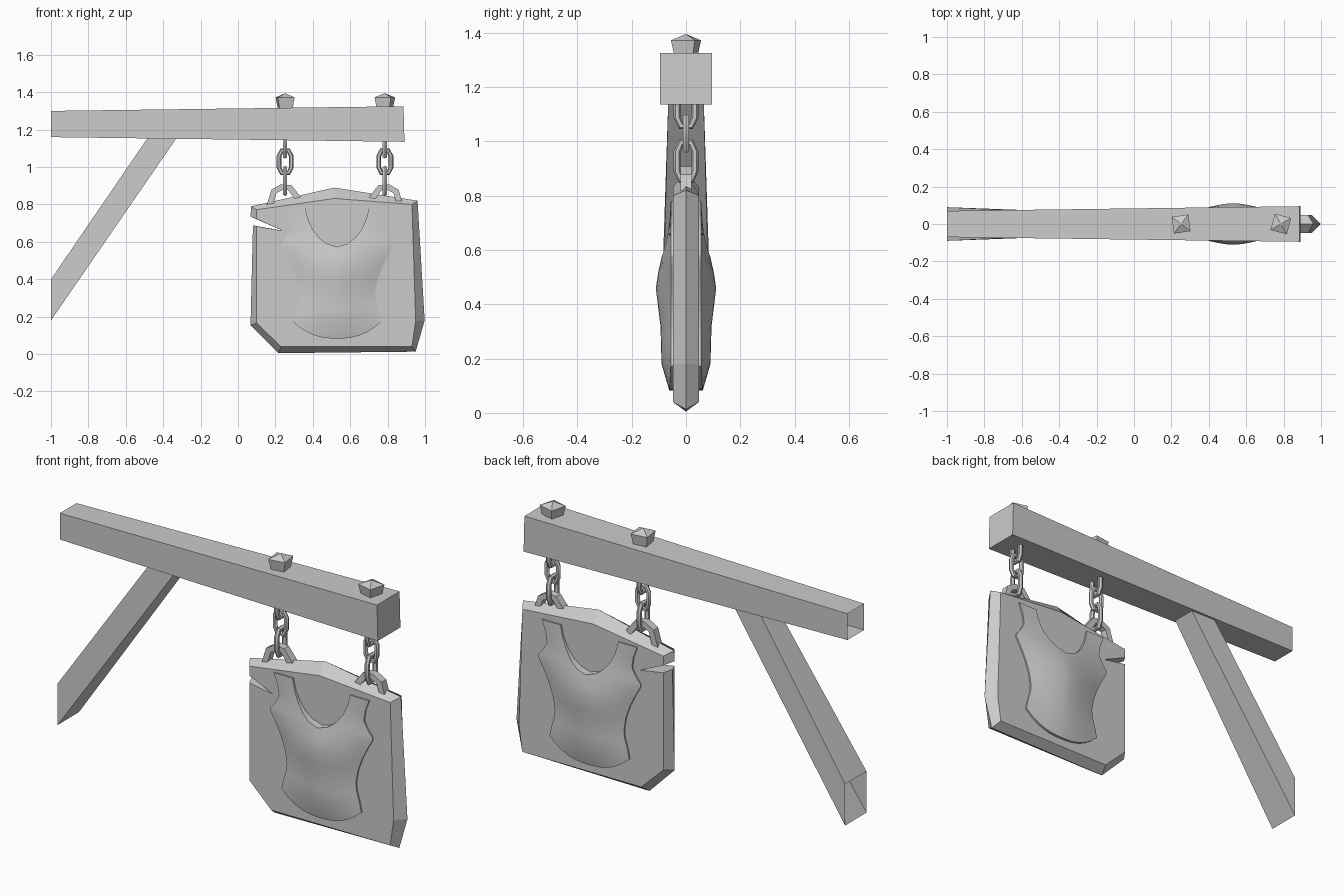
import bpy, bmesh, math
from mathutils import Vector, Matrix

scene_cube = bpy.data.objects.get("Cube")
if scene_cube:
    bpy.data.objects.remove(scene_cube, do_unlink=True)

GREY = (0.6, 0.6, 0.6, 1)
grey = bpy.data.materials.new("plain_grey")
grey.use_nodes = True
grey.diffuse_color = GREY
grey.node_tree.nodes["Principled BSDF"].inputs["Base Color"].default_value = GREY


def finish(bm, name, smooth=None):
    bmesh.ops.recalc_face_normals(bm, faces=bm.faces)
    mesh = bpy.data.meshes.new(name)
    bm.to_mesh(mesh)
    bm.free()
    mesh.materials.append(grey)
    ob = bpy.data.objects.new(name, mesh)
    bpy.context.collection.objects.link(ob)
    if smooth:
        bpy.ops.object.select_all(action='DESELECT')
        ob.select_set(True)
        bpy.context.view_layer.objects.active = ob
        bpy.ops.object.shade_smooth_by_angle(angle=math.radians(smooth))
    return ob


def loft(bm, rings, closed=False, cap_start=False, cap_end=False):
    """Join rings of points with quads."""
    loops = [[bm.verts.new(p) for p in ring] for ring in rings]
    pairs = list(zip(loops, loops[1:]))
    if closed:
        pairs.append((loops[-1], loops[0]))
    for a, b in pairs:
        for i in range(len(a)):
            j = (i + 1) % len(a)
            bm.faces.new((a[i], a[j], b[j], b[i]))
    if cap_start:
        bm.faces.new(loops[0])
    if cap_end:
        bm.faces.new(loops[-1])


def post_ring(low, high, half):
    return [(low[0], -half, low[1]), (low[0], half, low[1]),
            (high[0], half, high[1]), (high[0], -half, high[1])]


def sweep(path, section, closed):
    """Sweep a section along a path lying in the XZ plane."""
    pts = [Vector((x, 0, z)) for x, z in path]
    n = len(pts)
    rings = []
    for i, p in enumerate(pts):
        before = pts[i - 1] if closed or i else p
        after = pts[(i + 1) % n] if closed or i < n - 1 else p
        t = (after - before).normalized()
        side = Vector((t.z, 0, -t.x))
        rings.append([p + side * a + Vector((0, b, 0)) for a, b in section])
    bm = bmesh.new()
    loft(bm, rings, closed, not closed, not closed)
    return bm


# Tapered beam and diagonal brace, open at the wall end
bm = bmesh.new()
loft(bm, [post_ring((-1, 1.16), (-1, 1.3), 0.07),
          post_ring((0.89, 1.135), (0.885, 1.325), 0.095)], cap_end=True)
finish(bm, "beam")

bm = bmesh.new()
loft(bm, [post_ring((-1, 0.18), (-1, 0.4), 0.09),
          post_ring((-0.325, 1.16), (-0.48, 1.16), 0.065)])
finish(bm, "brace")

# Board: notched outline with a raised middle ridge all round
ridge = [(0.07, 0.79), (0.515, 0.89), (0.96, 0.82), (0.998, 0.18), (0.95, 0.013),
         (0.215, 0.005), (0.067, 0.155), (0.08, 0.688), (0.238, 0.66), (0.067, 0.735)]
face = [(0.1, 0.772), (0.515, 0.832), (0.93, 0.8), (0.95, 0.18), (0.93, 0.04),
        (0.23, 0.04), (0.1, 0.165), (0.1, 0.683), (0.238, 0.66), (0.1, 0.722)]
bm = bmesh.new()
loft(bm, [[(x, y, z) for x, z in ring]
          for ring, y in ((face, -0.048), (ridge, 0), (face, 0.048))],
     cap_start=True, cap_end=True)
finish(bm, "sign_board")

# Garment relief rows: height, neckline half width, side half width, middle depth
ROWS = [(0.78, 0.17, 0.28, 0.056), (0.72, 0.155, 0.258, 0.062),
        (0.665, 0.13, 0.25, 0.07), (0.62, 0.095, 0.275, 0.08),
        (0.59, 0.055, 0.3, 0.086), (0.573, 0, 0.3, 0.09),
        (0.52, 0, 0.27, 0.102), (0.46, 0, 0.24, 0.111),
        (0.39, 0, 0.215, 0.103), (0.32, 0, 0.203, 0.094),
        (0.25, 0, 0.208, 0.092), (0.18, 0, 0.222, 0.09),
        (0.083, 0, 0.235, 0.062)]
COLS = 6


def relief(name, facing):
    bm = bmesh.new()
    for side in (-1, 1):
        grid = []
        for z, inner, outer, depth in ROWS:
            row = []
            for c in range(COLS + 1):
                x = inner + (outer - inner) * c / COLS
                u = x / outer
                lift = 0.09 * u ** 2.5 * max(0, (0.32 - z) / 0.237)
                y = 0.056 + (depth - 0.056) * (1 - u ** 1.6)
                row.append(bm.verts.new((0.53 + side * x, facing * y, z + lift)))
            grid.append(row)
        for a, b in zip(grid, grid[1:]):
            for c in range(COLS):
                bm.faces.new((a[c], a[c + 1], b[c + 1], b[c]))
    bmesh.ops.remove_doubles(bm, verts=bm.verts, dist=0.0005)
    # Rim running back into the board
    rim = [e for e in bm.edges if e.is_boundary]
    out = bmesh.ops.extrude_edge_only(bm, edges=rim)
    for v in out["geom"]:
        if isinstance(v, bmesh.types.BMVert):
            v.co.y = facing * 0.04
    finish(bm, name, 40)


relief("front_garment_relief", -1)
relief("back_garment_relief", 1)

# Chains, board brackets and pegs
tube = [(0.013 * math.cos(k * math.tau / 6), 0.013 * math.sin(k * math.tau / 6))
        for k in range(6)]
bar = [(-0.016, -0.02), (0.016, -0.02), (0.016, 0.02), (-0.016, 0.02)]
link = [(-0.033, -0.03), (-0.018, -0.06), (0.018, -0.06), (0.033, -0.03),
        (0.033, 0.03), (0.018, 0.06), (-0.018, 0.06), (-0.033, 0.03)]
bracket = [(-0.085, 0.785), (-0.06, 0.87), (-0.02, 0.892), (0.025, 0.89), (0.075, 0.825)]

for name, x, flip, turn in (("left_end", 0.785, -1, -15), ("middle", 0.252, 1, 8)):
    for i, (z, stretch, angle) in enumerate(
            ((1.12, 1.05, 90), (1.028, 1, 0), (0.926, 1.15, 90))):
        ob = finish(sweep([(a, b * stretch) for a, b in link], tube, True),
                    f"{name}_chain_link_{i + 1}", 40)
        ob.matrix_world = (Matrix.Translation((x, 0, z))
                           @ Matrix.Rotation(math.radians(angle), 4, 'Z'))
    ob = finish(sweep([(a * flip, b) for a, b in bracket], bar, False), f"{name}_bracket")
    ob.location.x = x

    bm = bmesh.new()
    loft(bm, [[(h * a, h * b, z) for a, b in ((-1, -1), (1, -1), (1, 1), (-1, 1))]
              for h, z in ((0.033, 1.3), (0.045, 1.372), (0.004, 1.393))],
         cap_start=True, cap_end=True)
    ob = finish(bm, f"{name}_peg")
    ob.location.x = x
    ob.rotation_euler.z = math.radians(turn)
